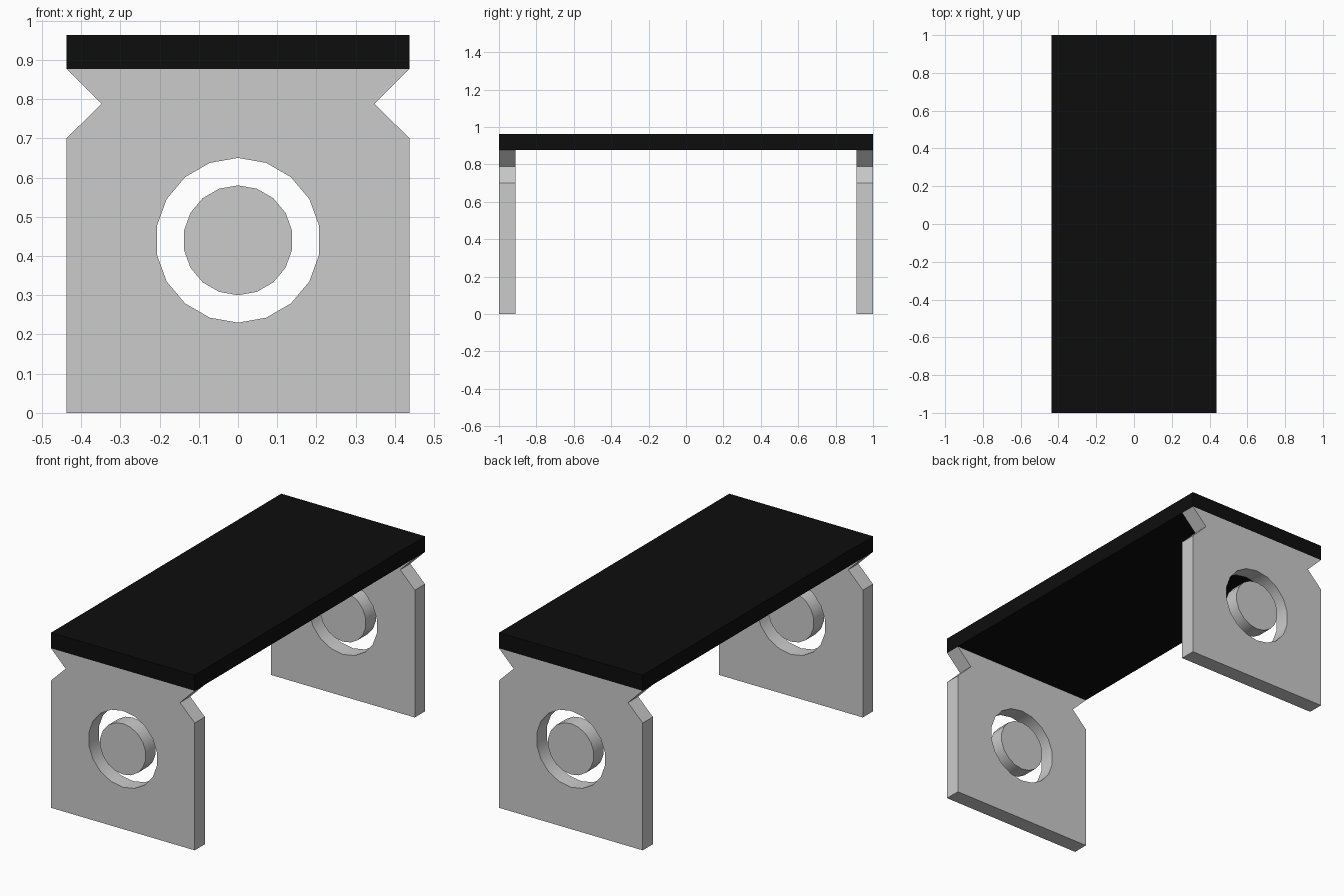
import bpy, bmesh
from math import sin, cos, tau

if "Cube" in bpy.data.objects:
    bpy.data.objects.remove(bpy.data.objects["Cube"])

HALF_W, LEG_H, TOP_H = 0.437, 0.877, 0.963
THICK, HUB_Z = 0.088, 0.44


def circle(radius, sides=18):
    return [(radius * sin(tau * i / sides), HUB_Z + radius * cos(tau * i / sides))
            for i in range(sides)]


def plate(name, loops, y0, y1):
    """Extrude x/z outlines (later loops are holes) from y0 to y1."""
    bm = bmesh.new()
    edges = []
    for loop in loops:
        vs = [bm.verts.new((x, y0, z)) for x, z in loop]
        edges += [bm.edges.new((a, b)) for a, b in zip(vs, vs[1:] + vs[:1])]
    bmesh.ops.triangle_fill(bm, edges=edges, use_beauty=True, use_dissolve=False)
    ext = bmesh.ops.extrude_face_region(bm, geom=bm.faces[:], use_keep_orig=True)
    verts = [g for g in ext["geom"] if isinstance(g, bmesh.types.BMVert)]
    bmesh.ops.translate(bm, vec=(0, y1 - y0, 0), verts=verts)
    bmesh.ops.recalc_face_normals(bm, faces=bm.faces[:])
    mesh = bpy.data.meshes.new(name)
    bm.to_mesh(mesh)
    bm.free()
    obj = bpy.data.objects.new(name, mesh)
    bpy.context.collection.objects.link(obj)
    bpy.ops.object.select_all(action='DESELECT')
    obj.select_set(True)
    bpy.context.view_layer.objects.active = obj
    bpy.ops.object.shade_smooth_by_angle()
    return obj


# Leg panel outline with a V notch under the top on each side
right = [(HALF_W, 0), (HALF_W, 0.70), (0.348, 0.788), (HALF_W, LEG_H)]
outline = right + [(-x, z) for x, z in reversed(right)]

# Front and back legs, each with a loose disc in its round opening
for side, y0 in (("front", -1), ("back", 1 - THICK)):
    plate(side + "_leg", [outline, circle(0.21)], y0, y0 + THICK)
    plate(side + "_disc", [circle(0.14)], y0, y0 + THICK)

# Black table top
top = plate("table_top", [[(-HALF_W, LEG_H), (HALF_W, LEG_H),
                           (HALF_W, TOP_H), (-HALF_W, TOP_H)]], -1, 1)
black = bpy.data.materials.new("black")
black.diffuse_color = (0.004, 0.004, 0.004, 1)
black.use_nodes = True
black.node_tree.nodes["Principled BSDF"].inputs["Base Color"].default_value = black.diffuse_color
top.data.materials.append(black)
